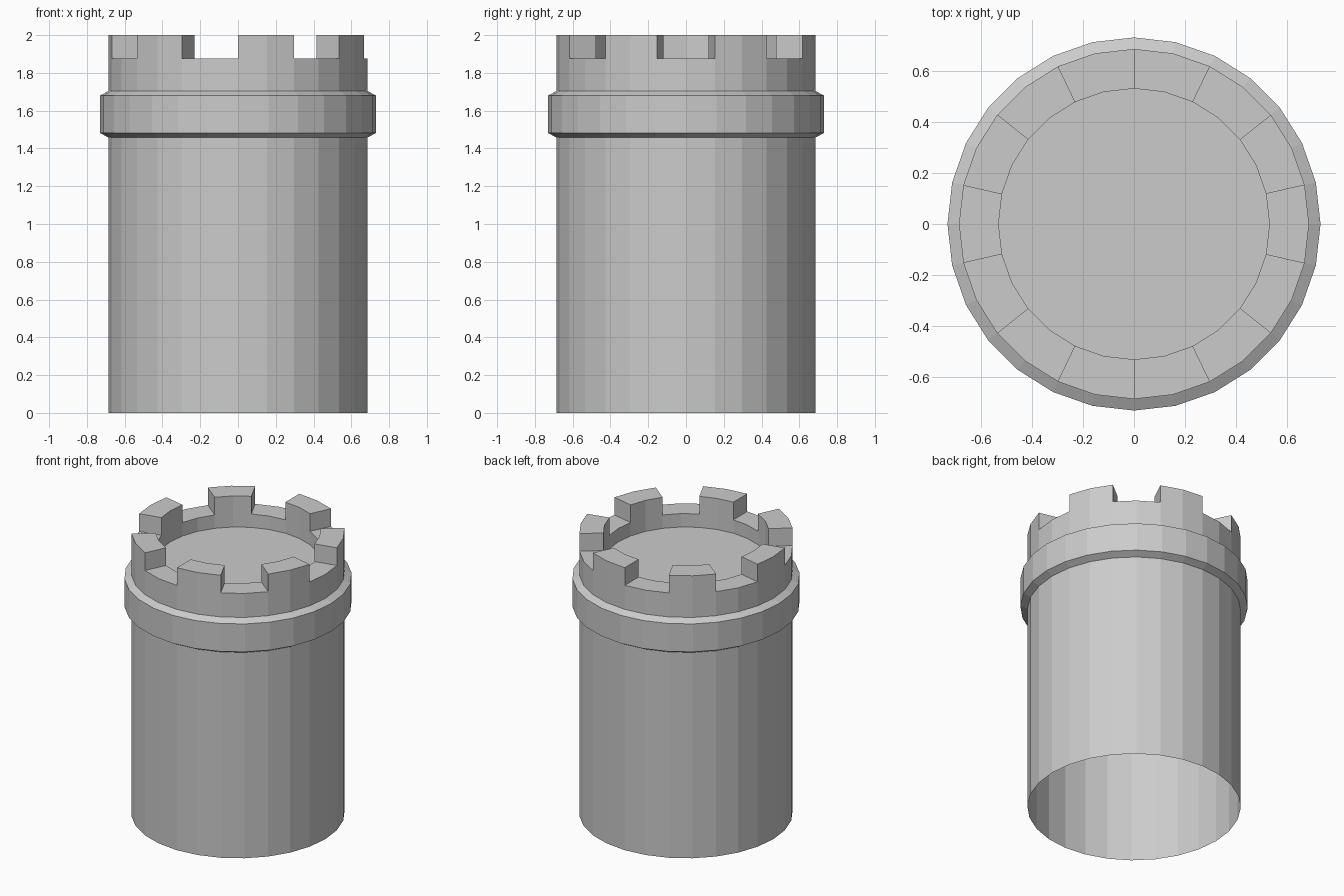
import bpy, bmesh
from math import sin, cos, pi

default = bpy.data.objects.get("Cube")
if default:
    bpy.data.objects.remove(default, do_unlink=True)

SIDES = 28
LIP_Z, TOP_Z = 1.875, 2.0

stone = bpy.data.materials.new("grey stone")
stone.use_nodes = True
grey = (0.6, 0.6, 0.6, 1)
stone.diffuse_color = grey
stone.node_tree.nodes["Principled BSDF"].inputs["Base Color"].default_value = grey

# Outline of the open-bottomed tower: wall, bevelled band, lip, sunken floor
profile = [(0.685, 0), (0.685, 1.457), (0.73, 1.482), (0.73, 1.68),
           (0.685, 1.705), (0.685, LIP_Z), (0.53, LIP_Z), (0.53, 1.78)]


def ring(bm, radius, z):
    angles = [2 * pi * i / SIDES - pi / 2 for i in range(SIDES)]
    return [bm.verts.new((radius * cos(a), radius * sin(a), z)) for a in angles]


bm = bmesh.new()
rings = [ring(bm, r, z) for r, z in profile]
merlon_faces = []
for level, (low, high) in enumerate(zip(rings, rings[1:])):
    for i in range(SIDES):
        j = (i + 1) % SIDES
        face = bm.faces.new((low[i], low[j], high[j], high[i]))
        # Two sides of battlement, then two sides of gap
        if profile[level][1] == profile[level + 1][1] == LIP_Z and i % 4 < 2:
            merlon_faces.append(face)

# Walkable floor inside the battlements
bm.faces.new(rings[-1])

# Raise the seven battlements from the lip
raised = bmesh.ops.extrude_face_region(bm, geom=merlon_faces)["geom"]
bmesh.ops.translate(bm, vec=(0, 0, TOP_Z - LIP_Z),
                    verts=[v for v in raised if isinstance(v, bmesh.types.BMVert)])
leftover = [f for f in merlon_faces if f.is_valid]
if leftover:
    bmesh.ops.delete(bm, geom=leftover, context="FACES")

mesh = bpy.data.meshes.new("tower")
bm.to_mesh(mesh)
bm.free()
mesh.materials.append(stone)
tower = bpy.data.objects.new("tower", mesh)
bpy.context.collection.objects.link(tower)
